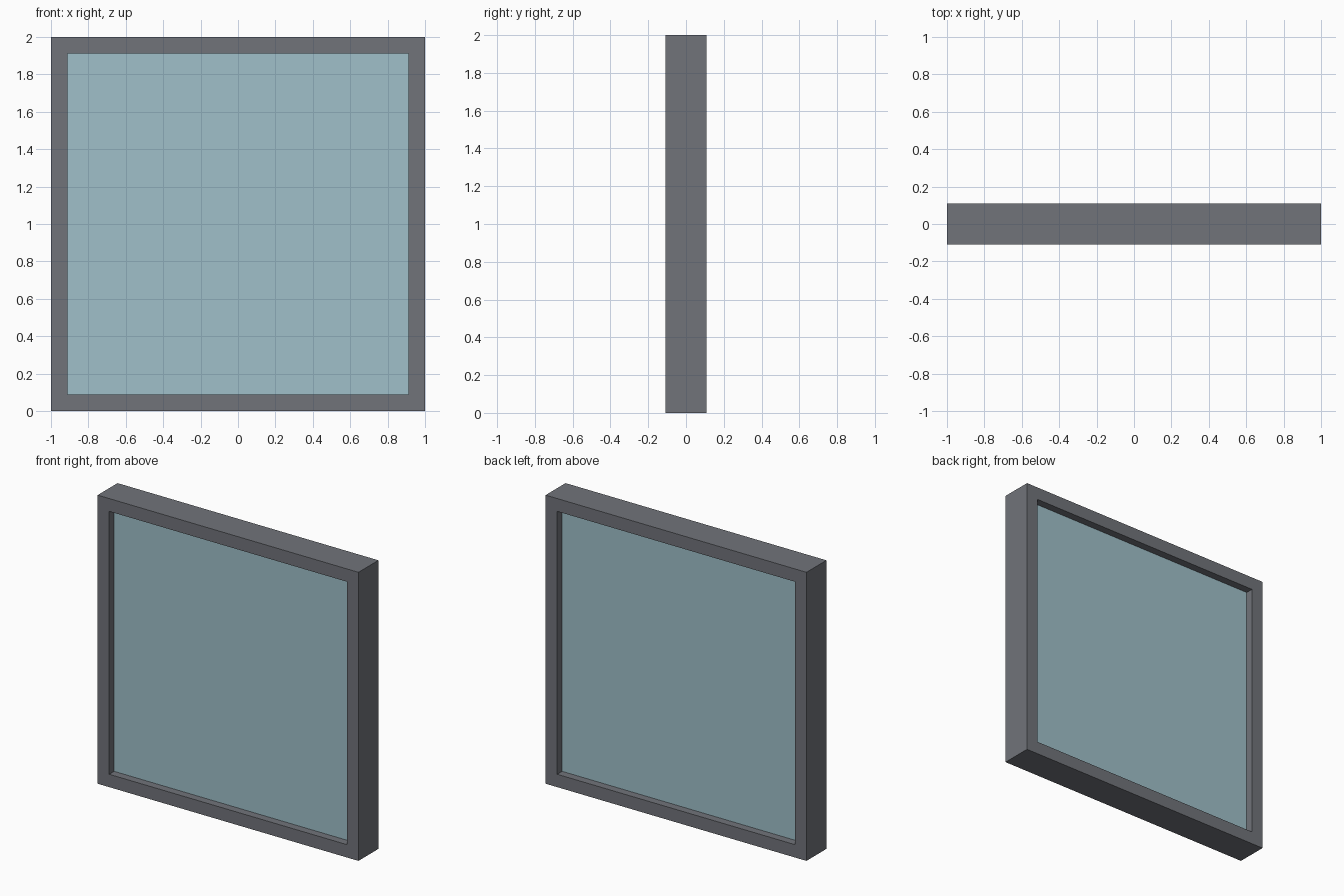
import bpy, bmesh

if "Cube" in bpy.data.objects:
    bpy.data.objects.remove(bpy.data.objects["Cube"])

OUTER, INNER = 1.0, 0.911      # half sizes of the frame and its opening
DEPTH, PANE = 0.109, 0.055     # half depths of the frame and the glass
CENTRE_Z = 1.0


def material(name, colour):
    mat = bpy.data.materials.new(name)
    mat.diffuse_color = (*colour, 1)
    mat.use_nodes = True
    mat.node_tree.nodes["Principled BSDF"].inputs["Base Color"].default_value = mat.diffuse_color
    return mat


def make_object(name, bm, mat):
    bmesh.ops.recalc_face_normals(bm, faces=bm.faces)
    mesh = bpy.data.meshes.new(name)
    bm.to_mesh(mesh)
    bm.free()
    mesh.materials.append(mat)
    obj = bpy.data.objects.new(name, mesh)
    obj.location.z = CENTRE_Z
    bpy.context.collection.objects.link(obj)
    return obj


# Frame: a rectangular section carried around the four corners
bm = bmesh.new()
section = [(OUTER, -DEPTH), (OUTER, DEPTH), (INNER, DEPTH), (INNER, -DEPTH)]
rings = [[bm.verts.new((sx * r, y, sz * r)) for r, y in section]
         for sx, sz in [(-1, -1), (1, -1), (1, 1), (-1, 1)]]
for i in range(4):
    a, b = rings[i], rings[(i + 1) % 4]
    for j in range(4):
        k = (j + 1) % 4
        bm.faces.new((a[j], a[k], b[k], b[j]))
make_object("window_frame", bm, material("dark_grey", (0.165, 0.173, 0.195)))

# Glass: a thick pane recessed equally on both sides
bm = bmesh.new()
bmesh.ops.create_cube(bm, size=2)
bmesh.ops.scale(bm, vec=(INNER, PANE, INNER), verts=bm.verts)
make_object("glass_pane", bm, material("pale_blue_glass", (0.35, 0.53, 0.59)))
